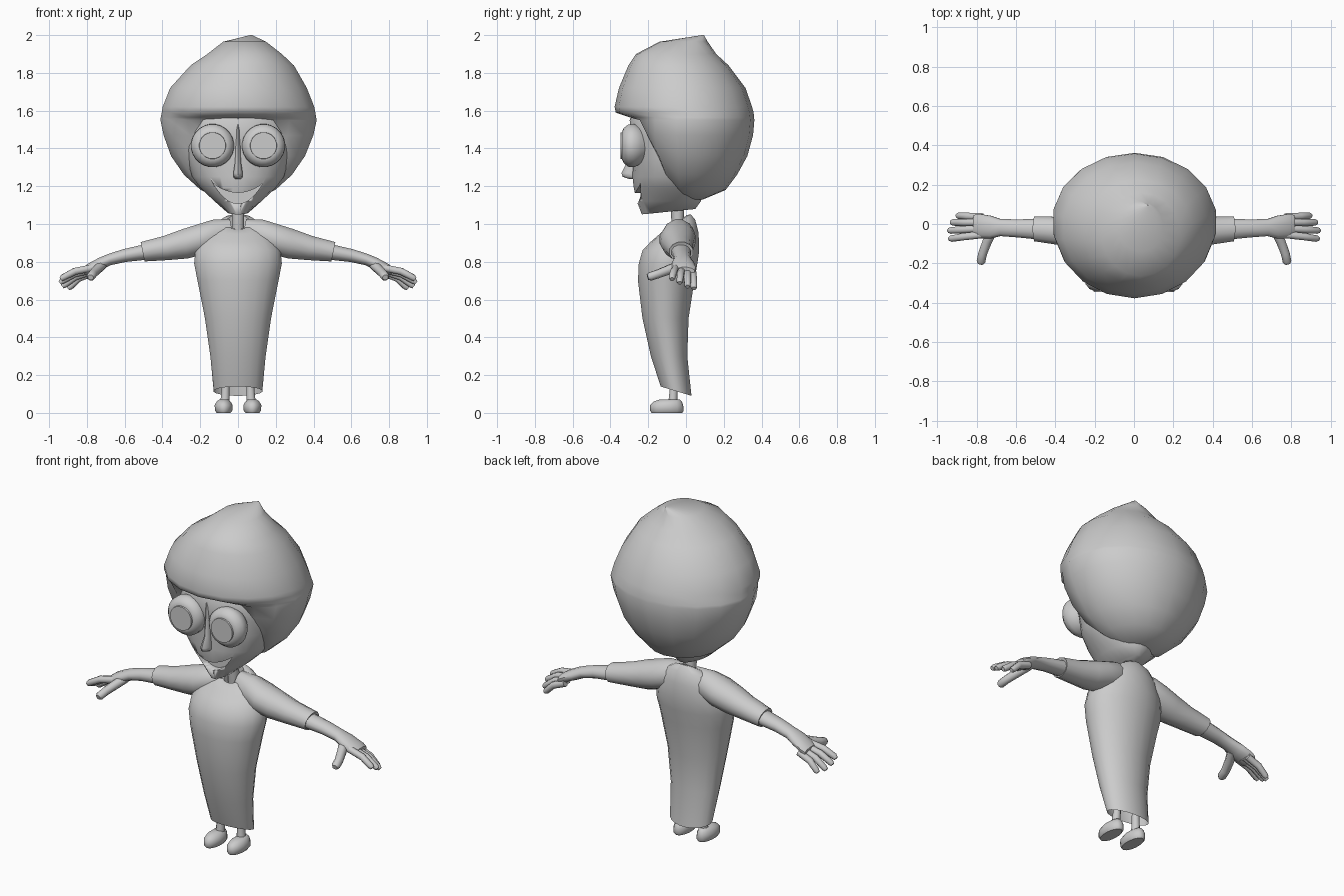
import bpy, bmesh, math
from mathutils import Vector

if "Cube" in bpy.data.objects:
    bpy.data.objects.remove(bpy.data.objects["Cube"])

grey = bpy.data.materials.new("plain grey")
grey.diffuse_color = (0.6, 0.6, 0.6, 1)
grey.use_nodes = True
grey.node_tree.nodes["Principled BSDF"].inputs["Base Color"].default_value = grey.diffuse_color


def finish(name, bm, mirror=False, angle=40):
    bmesh.ops.recalc_face_normals(bm, faces=bm.faces)
    me = bpy.data.meshes.new(name)
    bm.to_mesh(me)
    bm.free()
    me.materials.append(grey)
    ob = bpy.data.objects.new(name, me)
    bpy.context.collection.objects.link(ob)
    bpy.ops.object.select_all(action='DESELECT')
    ob.select_set(True)
    bpy.context.view_layer.objects.active = ob
    bpy.ops.object.shade_smooth_by_angle(angle=math.radians(angle))
    if mirror:
        m = ob.modifiers.new("mirror", 'MIRROR')
        m.use_mirror_merge = False
    return ob


def ring(c, u, v, n):
    c, u, v = Vector(c), Vector(u), Vector(v)
    return [c + u * math.cos(2 * math.pi * (i + 0.5) / n) + v * math.sin(2 * math.pi * (i + 0.5) / n)
            for i in range(n)]


def flat(z, yf, yb, xl, xr, n=16, tilt=0):
    """Level ring from its front, back, left and right limits."""
    ry = (yb - yf) / 2
    return ring(((xl + xr) / 2, (yf + yb) / 2, z), ((xr - xl) / 2, 0, 0), (0, ry, ry * tilt), n)


def loft(name, rings, caps=(True, True), mirror=False, angle=40):
    bm = bmesh.new()
    rows = [[bm.verts.new(p) for p in r] for r in rings]
    n = len(rows[0])
    for a, b in zip(rows, rows[1:]):
        for i in range(n):
            j = (i + 1) % n
            bm.faces.new((a[i], a[j], b[j], b[i]))
    if caps[0]:
        bm.faces.new(rows[0])
    if caps[1]:
        bm.faces.new(rows[-1])
    return finish(name, bm, mirror, angle)


def tube(name, pts, n=8, mirror=True):
    """Round limb through points (x, y, z, radius)."""
    rings = []
    for i, p in enumerate(pts):
        a, b = pts[max(i - 1, 0)], pts[min(i + 1, len(pts) - 1)]
        d = (Vector(b[:3]) - Vector(a[:3])).normalized()
        u = d.cross(Vector((0, 0, 1)) if abs(d.z) < 0.9 else Vector((0, 1, 0))).normalized()
        rings.append(ring(p[:3], u * p[3], d.cross(u) * p[3], n))
    return loft(name, rings, mirror=mirror, angle=50)


# hair: rounded mass with off-centre tip, cut back below the fringe
# (z, front, back, left, right, front limit)
hair = [(2.0, .085, .095, .065, .075, -1), (1.965, -.14, .115, -.08, .15, -1),
        (1.9, -.265, .16, -.165, .235, -1), (1.84, -.305, .225, -.255, .30, -1),
        (1.72, -.355, .315, -.365, .37, -1), (1.62, -.378, .35, -.405, .41, -1),
        (1.59, -.372, .358, -.41, .416, -1), (1.565, -.34, .36, -.415, .42, -.30),
        (1.55, -.34, .362, -.417, .423, -.245), (1.47, -.34, .355, -.40, .405, -.205),
        (1.36, -.30, .325, -.36, .36, -.15), (1.26, -.26, .27, -.29, .29, -.105),
        (1.18, -.2, .21, -.2, .2, -.04), (1.13, -.05, .09, -.09, .09, .01)]
rows = []
for z, yf, yb, xl, xr, lim in hair:
    rows.append([Vector((p.x, max(p.y, lim), p.z)) for p in flat(z, yf, yb, xl, xr, 18)])
loft("hair", rows, angle=60)

# head, narrowing to the chin
head = [(1.62, -.25, .1, .24), (1.55, -.30, .1, .275), (1.45, -.29, .1, .288), (1.35, -.28, .1, .272),
        (1.25, -.285, .1, .245), (1.19, -.278, .1, .2), (1.12, -.262, .08, .125), (1.065, -.235, .05, .06)]
face = loft("head", [flat(z, f, b, -x, x, 24, .1 if z < 1.1 else 0) for z, f, b, x in head], angle=50)

# grinning mouth cut into the head
steps = [i / 8 for i in range(-8, 9)]
outline = [(.132 * t, 1.165 + .05 * t * t) for t in steps] + \
          [(.132 * t, 1.108 + .107 * t * t) for t in reversed(steps[1:-1])]
cutter = loft("mouth_cutter", [[(x, y, z) for x, z in outline] for y in (-.4, -.205)])
cutter.hide_render = True
cut = face.modifiers.new("mouth", 'BOOLEAN')
cut.operation = 'DIFFERENCE'
cut.object = cutter
bpy.context.view_layer.objects.active = face
bpy.ops.object.modifier_apply(modifier=cut.name)
bpy.data.objects.remove(cutter)

# nose and bridge
nose = [(1.56, -.295, .012), (1.45, -.302, .012), (1.33, -.312, .016),
        (1.27, -.342, .026), (1.25, -.335, .026), (1.238, -.30, .015)]
loft("nose", [flat(z, y, -.24, -w, w, 10) for z, y, w in nose], angle=60)

# eyes: flattened balls with a raised iris disc
eye = [(-.20, .06), (-.24, .098), (-.275, .115), (-.305, .113), (-.33, .093), (-.338, .075)]
loft("eye", [ring((.135, y, 1.415), (r, 0, 0), (0, 0, r), 24) for y, r in eye], mirror=True)
loft("iris", [ring((.135, y, 1.415), (r, 0, 0), (0, 0, r), 24)
              for y, r in ((-.33, .072), (-.347, .07))], mirror=True, angle=30)

# neck
tube("neck", [(0, -.03, .93, .035), (0, -.045, 1.03, .033), (0, -.045, 1.14, .04)], 10, False)

# long robe, open at the neck and hem: (z, front, back, half width, tilt)
robe = [(.93, -.09, 0, .055, .6), (1.01, -.095, .005, .062, .75), (1.012, -.11, .025, .09, .6),
        (.985, -.14, .05, .14, .4), (.93, -.19, .068, .19, .2), (.86, -.232, .072, .228, 0),
        (.79, -.252, .062, .235, 0), (.70, -.256, .046, .217, 0), (.5, -.232, .015, .177, 0),
        (.3, -.187, .008, .148, 0), (.115, -.135, .03, .13, -.3)]
loft("robe", [flat(z, f, b, -x, x, 20, t) for z, f, b, x, t in robe], (False, False), angle=60)

# sleeves: (x, centre y, centre z, half depth, half height)
sleeve = [(.03, -.035, .96, .05, .07), (.12, -.04, .945, .085, .08), (.2, -.045, .918, .098, .082),
          (.28, -.043, .895, .088, .08), (.38, -.035, .873, .074, .066), (.505, -.025, .853, .065, .053),
          (.50, -.025, .853, .053, .042)]
loft("sleeve", [ring((x, y, z), (0, w, 0), (.2 * h, 0, h), 12) for x, y, z, w, h in sleeve],
     mirror=True, angle=50)

# forearm and palm
arm = [(.47, -.027, .855, .055, .043), (.6, -.022, .833, .047, .035), (.68, -.018, .812, .045, .031),
       (.73, -.016, .79, .06, .032), (.79, -.01, .762, .064, .028), (.815, -.008, .75, .055, .022)]
loft("arm", [ring((x, y, z), (0, w, 0), (.2 * h, 0, h), 12) for x, y, z, w, h in arm],
     mirror=True, angle=50)

# fingers: (knuckle y, tip y, tip x, tip z)
for i, (ky, ty, tx, tz) in enumerate([(-.054, -.074, .938, .707), (-.023, -.033, .943, .688),
                                      (.008, .008, .93, .668), (.036, .042, .9, .658)]):
    kz = .768 - .009 * i
    tube(f"finger_{i + 1}", [(.77, ky, kz, .02), ((.77 + tx) / 2 + .01, (ky + ty) / 2, (kz + tz) / 2 + .012, .02),
                             (tx - .012, ty, tz + .01, .018), (tx, ty, tz, .012)])
tube("thumb", [(.715, -.03, .785, .025), (.745, -.085, .76, .026), (.77, -.15, .735, .024),
               (.778, -.19, .722, .024), (.78, -.203, .718, .015)])

# legs and shoes
tube("leg", [(.066, -.06, .3, .025), (.066, -.065, .13, .022), (.07, -.07, .05, .026)])
shoe = [(0, -.183, -.02, .038), (.012, -.19, -.012, .047), (.04, -.19, -.015, .049),
        (.06, -.172, -.022, .038), (.072, -.135, -.035, .022)]
loft("shoe", [flat(z, f, b, .076 - x, .076 + x, 14) for z, f, b, x in shoe], mirror=True, angle=50)
